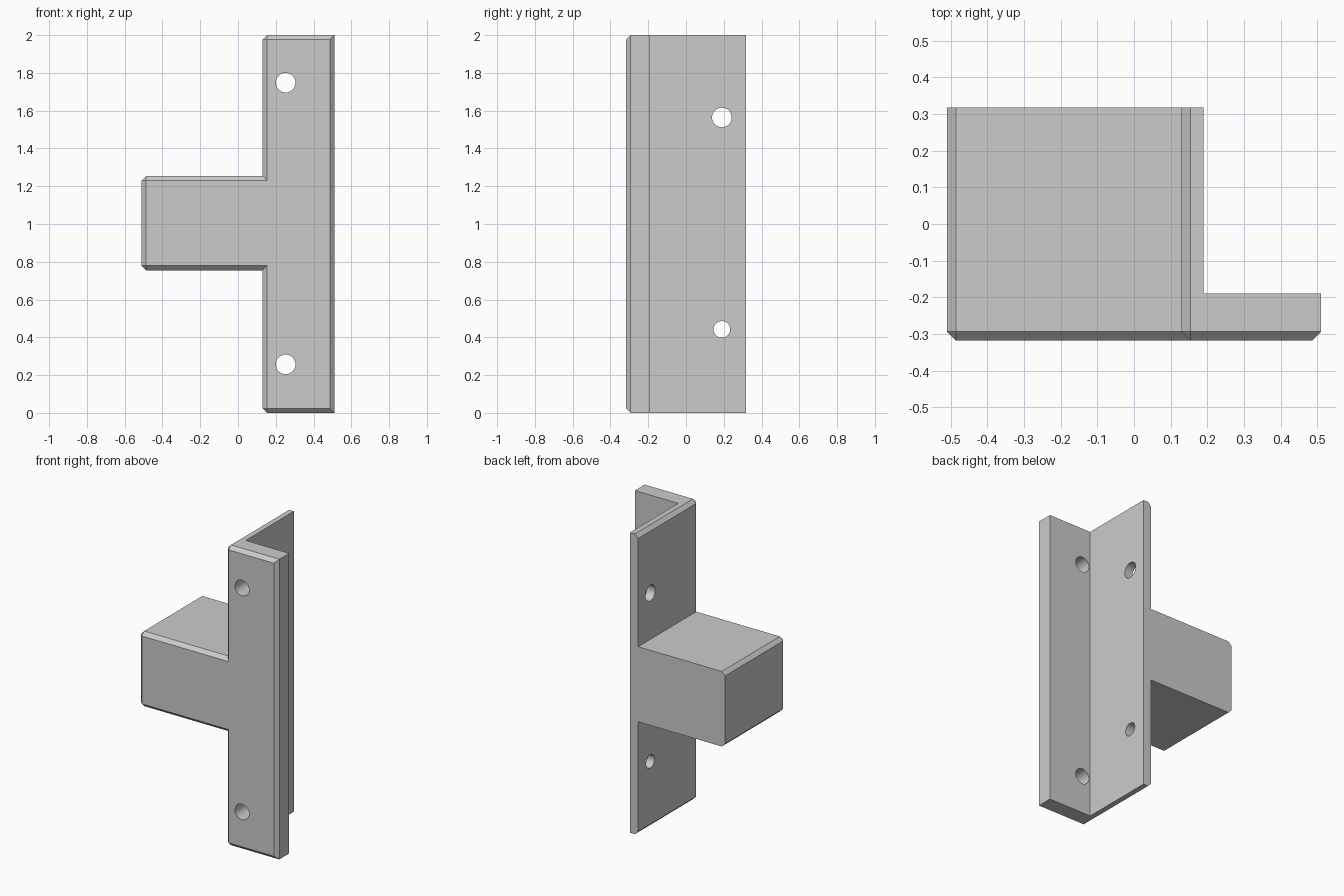
import bpy, bmesh, math

if "Cube" in bpy.data.objects:
    bpy.data.objects.remove(bpy.data.objects["Cube"])

D, C = 0.3175, 0.024   # half depth, chamfer width


def cut(target, cutter):
    """Subtract the active cutter object from the target and remove it."""
    mod = target.modifiers.new("cut", 'BOOLEAN')
    mod.operation, mod.solver, mod.object = 'DIFFERENCE', 'EXACT', cutter
    bpy.ops.object.select_all(action='DESELECT')
    target.select_set(True)
    bpy.context.view_layer.objects.active = target
    bpy.ops.object.modifier_apply(modifier=mod.name)
    bpy.data.objects.remove(cutter, do_unlink=True)


def hole(target, loc, rot, radius):
    bpy.ops.mesh.primitive_cylinder_add(vertices=32, radius=radius, depth=0.3,
                                        location=loc, rotation=rot)
    cut(target, bpy.context.object)


# T-shaped profile, extruded front to back
profile = [(0.51, 0), (0.51, 2), (0.13, 2), (0.13, 1.255), (-0.51, 1.255),
           (-0.51, 0.755), (0.13, 0.755), (0.13, 0)]
bm = bmesh.new()
face = bm.faces.new([bm.verts.new((x, -D, z)) for x, z in profile])
ext = bmesh.ops.extrude_face_region(bm, geom=[face], use_keep_orig=True)
for v in ext['geom']:
    if isinstance(v, bmesh.types.BMVert):
        v.co.y = D
bmesh.ops.recalc_face_normals(bm, faces=bm.faces)

# Chamfer the front outline and the four outer left corners
outer_left = {(0.13, 2.0), (0.13, 0.0), (-0.51, 1.255), (-0.51, 0.755)}
edges = []
for e in bm.edges:
    a, b = (v.co for v in e.verts)
    front = a.y < 0 and b.y < 0
    corner = (abs(a.y - b.y) > 0.1 and
              (round(a.x, 3), round(a.z, 3)) in outer_left)
    if front or corner:
        edges.append(e)
bmesh.ops.bevel(bm, geom=edges, offset=C, offset_type='OFFSET', segments=1,
                profile=0.5, affect='EDGES', clamp_overlap=True)
bmesh.ops.recalc_face_normals(bm, faces=bm.faces)
mesh = bpy.data.meshes.new("corner_bracket")
bm.to_mesh(mesh)
bm.free()
bracket = bpy.data.objects.new("corner_bracket", mesh)
bpy.context.collection.objects.link(bracket)

# Hollow out the back right to leave an L-shaped angle plate
bpy.ops.mesh.primitive_cube_add(size=1, location=(0.69, 0.31, 1))
box = bpy.context.object
box.scale = (1, 1, 3)
bpy.context.view_layer.update()
cut(bracket, box)

# Screw holes in the front plate and the side plate
for z in (0.257, 1.748):
    hole(bracket, (0.252, -0.25, z), (math.pi / 2, 0, 0), 0.052)
for z, r in ((0.442, 0.044), (1.564, 0.052)):
    hole(bracket, (0.16, 0.19, z), (0, math.pi / 2, 0), r)

bpy.ops.object.select_all(action='DESELECT')
bracket.select_set(True)
bpy.context.view_layer.objects.active = bracket
bpy.ops.object.shade_smooth_by_angle(angle=math.radians(30))
